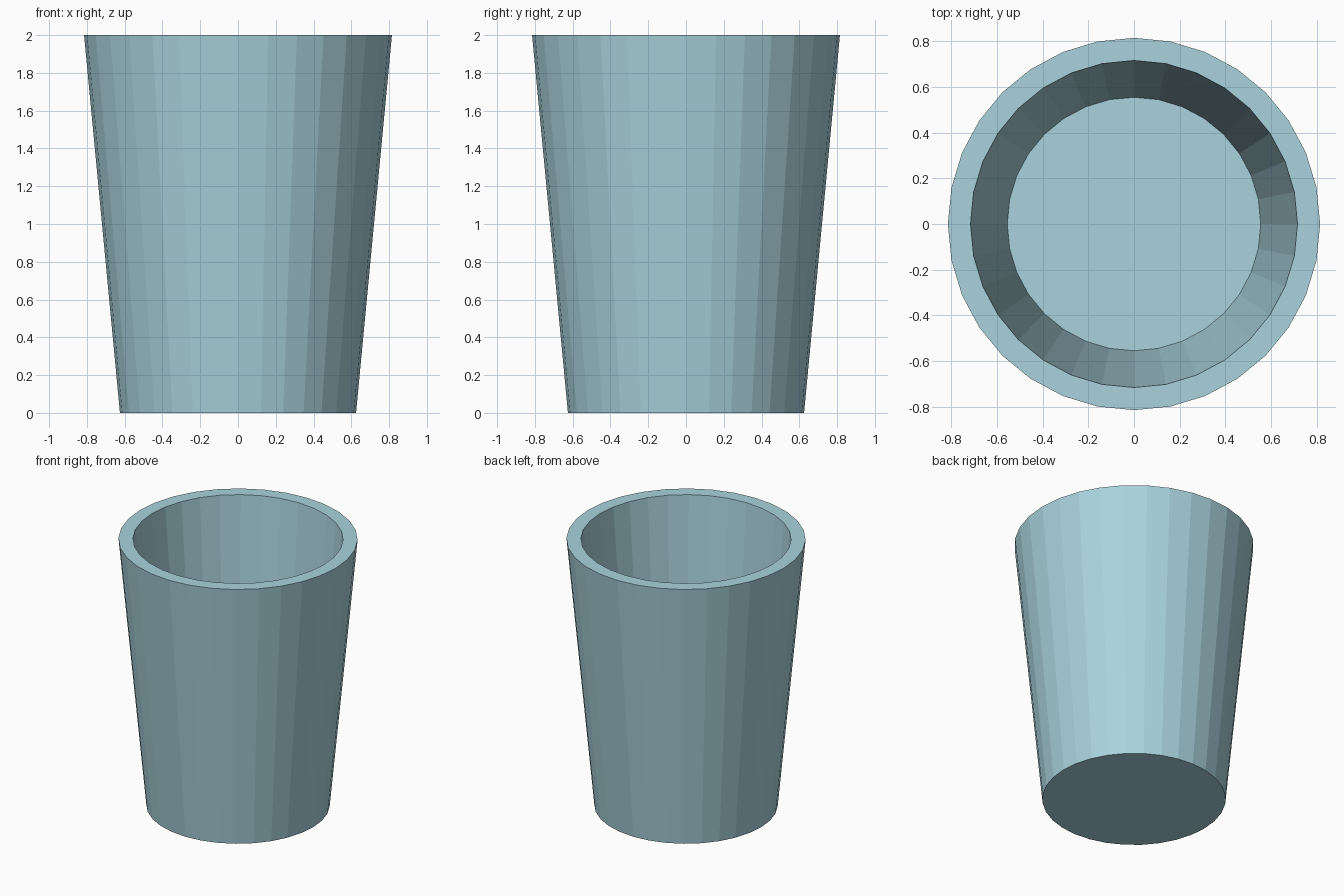
import bpy
import bmesh
from math import cos, sin, tau

if "Cube" in bpy.data.objects:
    bpy.data.objects.remove(bpy.data.objects["Cube"])

SIDES = 32

# Cup profile (radius, z): outer base, outer rim, inner rim, inner floor
profile = [(0.625, 0.0), (0.815, 2.0), (0.716, 2.0), (0.555, 0.2)]

bm = bmesh.new()
rings = [[bm.verts.new((r * cos(tau * i / SIDES), r * sin(tau * i / SIDES), z))
          for i in range(SIDES)] for r, z in profile]

# Outer wall, rim and inner wall
for a, b in zip(rings, rings[1:]):
    for i in range(SIDES):
        j = (i + 1) % SIDES
        bm.faces.new((a[i], a[j], b[j], b[i]))

# Underside and inner floor
bm.faces.new(rings[0][::-1])
bm.faces.new(rings[-1])
bmesh.ops.recalc_face_normals(bm, faces=bm.faces)

mesh = bpy.data.meshes.new("cup")
bm.to_mesh(mesh)
bm.free()
cup = bpy.data.objects.new("cup", mesh)
bpy.context.collection.objects.link(cup)

# Pale blue finish
mat = bpy.data.materials.new("pale_blue")
mat.diffuse_color = (0.40, 0.65, 0.72, 1.0)
mat.use_nodes = True
mat.node_tree.nodes["Principled BSDF"].inputs["Base Color"].default_value = mat.diffuse_color
mesh.materials.append(mat)
